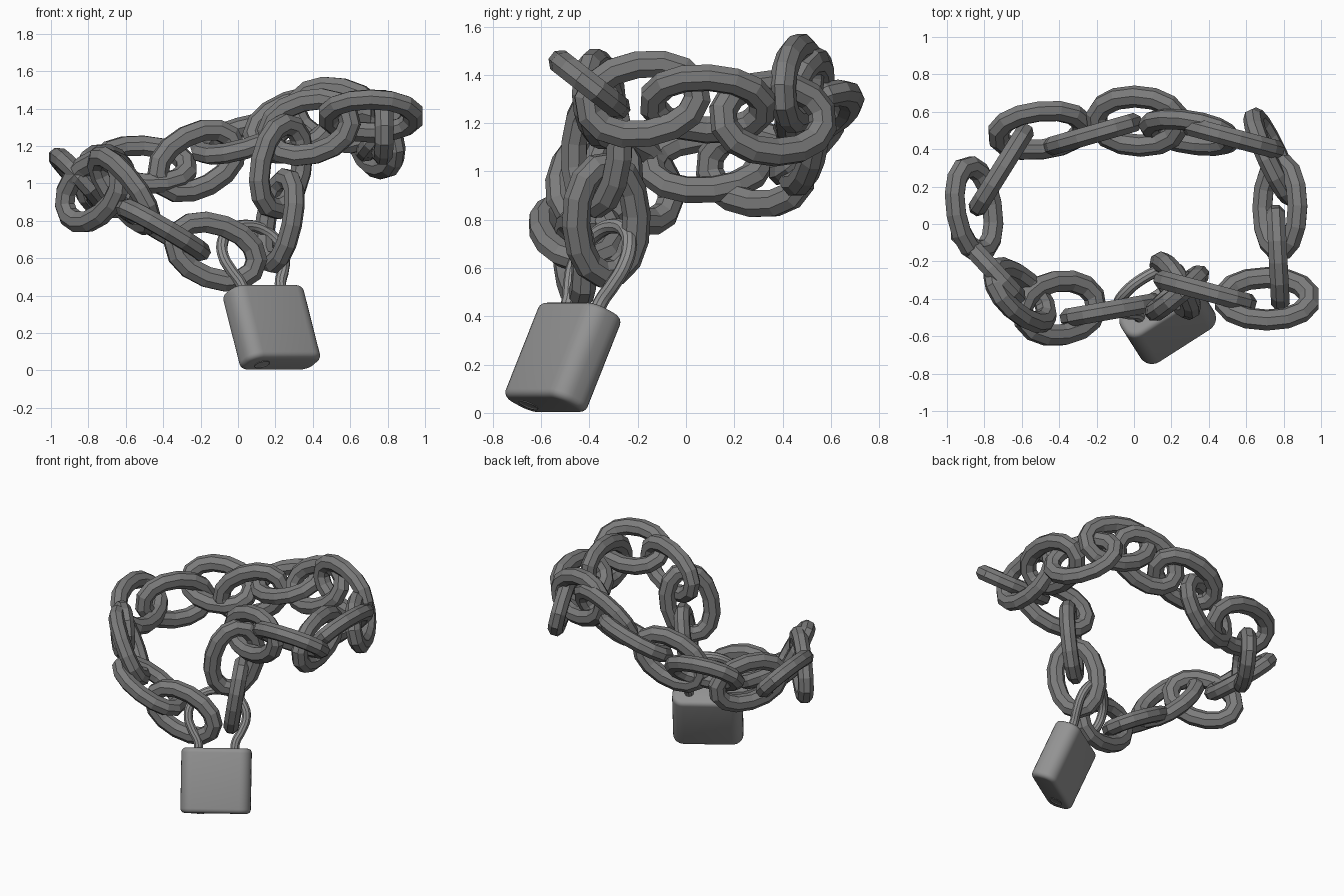
import bpy, bmesh, math
from mathutils import Vector, Matrix

if "Cube" in bpy.data.objects:
    bpy.data.objects.remove(bpy.data.objects["Cube"])


def add_object(name, bm, matrix):
    bmesh.ops.recalc_face_normals(bm, faces=bm.faces[:])
    me = bpy.data.meshes.new(name)
    bm.to_mesh(me)
    bm.free()
    ob = bpy.data.objects.new(name, me)
    ob.matrix_world = matrix
    bpy.context.collection.objects.link(ob)
    return ob


def grey(name, value):
    m = bpy.data.materials.new(name)
    m.diffuse_color = (value, value, value, 1)
    m.use_nodes = True
    m.node_tree.nodes["Principled BSDF"].inputs["Base Color"].default_value = m.diffuse_color
    return m


def spow(v, e):
    return math.copysign(abs(v) ** e, v)


iron = grey("dark_iron", .2)
steel = grey("lock_steel", .29)


def chain_link(name, center, heading, pitch, roll, a=0.23, b=0.144, seg=14, sides=8):
    # oval ring with a faceted tube, long axis along local x
    bm = bmesh.new()
    rings = []
    for i in range(seg):
        t = math.tau * (i + 0.5) / seg
        c, s = math.cos(t), math.sin(t)
        p = Vector((a * spow(c, 0.95), b * spow(s, 0.95), 0))
        out = Vector((b * c, a * s, 0)).normalized()
        ring = []
        for j in range(sides):
            f = math.tau * (j + 0.5) / sides
            ring.append(bm.verts.new(p + out * 0.06 * math.cos(f) + Vector((0, 0, 0.054 * math.sin(f)))))
        rings.append(ring)
    for i in range(seg):
        r, q = rings[i], rings[(i + 1) % seg]
        for j in range(sides):
            k = (j + 1) % sides
            bm.faces.new((r[j], r[k], q[k], q[j]))
    turn = (Matrix.Rotation(math.radians(heading), 4, 'Z')
            @ Matrix.Rotation(math.radians(-pitch), 4, 'Y')
            @ Matrix.Rotation(math.radians(-roll), 4, 'X'))
    ob = add_object(name, bm, Matrix.Translation(center) @ turn)
    ob.data.materials.append(iron)


# chain, running round from the lock: centre, heading, pitch, roll
LINKS = [
    ((-.12, -.46, .635), 10, -20, 90),
    ((-.40, -.45, .75), 10, -30, 0),
    ((-.61, -.38, .96), -30, -45, 50),
    ((-.78, -.22, .96), 133, -28, 90),
    ((-.855, .08, 1.03), 100, 6, -47),
    ((-.71, .29, 1.01), 58, -6, 90),
    ((-.50, .50, 1.10), 6, -3, -45),
    ((-.22, .48, 1.12), 16, 27, 90),
    ((.02, .55, 1.24), 0, 16, -24),
    ((.30, .49, 1.31), -6, 21, -64),
    ((.53, .46, 1.365), -15, -12, 90),
    ((.74, .36, 1.22), 115, 0, -78),
    ((.78, .09, 1.28), 90, -3, 49),
    ((.77, -.18, 1.30), 93, 9, 90),
    ((.71, -.40, 1.36), 0, 0, 38),
    ((.38, -.36, 1.30), -15, 14, 90),
    ((.23, -.37, 1.09), 27, 77, 76),
    ((.22, -.33, .80), -14, 78, 137),
]
for n, link in enumerate(LINKS):
    chain_link("chain_link_%02d" % (n + 1), *link)

# padlock frame: x across, y through, z up along the shackle
w = Vector((-.23, .36, .91)).normalized()
p = Vector((w.y, -w.x, 0)).normalized()
lock = Matrix((p, w.cross(p), w)).transposed().to_4x4()
lock.translation = (.18, -.51, .23)

# padlock body: rounded rectangle, softly bevelled ends
HW, HD, HH, R = .233, .094, .217, .075
bm = bmesh.new()
loop = []
for k in range(4):
    sx, sy = (1 if k in (0, 3) else -1), (1 if k < 2 else -1)
    for i in range(7):
        t = math.pi / 2 * (k + i / 6)
        loop.append((sx * (HW - R) + R * math.cos(t), sy * (HD - R) + R * math.sin(t)))
base = bm.faces.new([bm.verts.new((x, y, -HH)) for x, y in loop])
top = bmesh.ops.extrude_face_region(bm, geom=[base])
bmesh.ops.translate(bm, vec=(0, 0, 2 * HH), verts=[g for g in top["geom"] if isinstance(g, bmesh.types.BMVert)])
if not any(f.calc_center_median().z < -HH + 1e-4 for f in bm.faces):
    bm.faces.new([v for v in bm.verts if v.co.z < 0])
rim = [e for e in bm.edges if abs(e.verts[0].co.z - e.verts[1].co.z) < 1e-5]
bmesh.ops.bevel(bm, geom=rim, offset=.03, segments=4, profile=.5, affect='EDGES')
body = add_object("padlock_body", bm, lock)

# keyhole plug: a short disc with a sunken centre
bm = bmesh.new()
bmesh.ops.create_cone(bm, cap_ends=True, segments=20, radius1=.042, radius2=.042, depth=.02)
face = min(bm.faces, key=lambda f: f.calc_center_median().z)
bmesh.ops.inset_region(bm, faces=[face], thickness=.012)
bmesh.ops.translate(bm, vec=(0, 0, .008), verts=face.verts[:])
plug = add_object("keyhole_plug", bm, lock @ Matrix.Translation((-.12, 0, -HH + .006)))

# shackle: bowed loop swept as a tube, mirrored half path
half = [(.12, -.03), (.125, .04), (.165, .12), (.192, .20), (.178, .28), (.11, .355)]
path = [(-x, z) for x, z in half] + [(0, .385)] + half[::-1]
cu = bpy.data.curves.new("shackle", 'CURVE')
cu.dimensions = '3D'
cu.bevel_depth = .031
cu.bevel_resolution = 3
cu.resolution_u = 5
cu.use_fill_caps = True
sp = cu.splines.new('BEZIER')
sp.bezier_points.add(len(path) - 1)
for pt, (x, z) in zip(sp.bezier_points, path):
    pt.co = (x, 0, z + HH)
    pt.handle_left_type = pt.handle_right_type = 'AUTO'
shackle = bpy.data.objects.new("shackle", cu)
shackle.matrix_world = lock
bpy.context.collection.objects.link(shackle)
bpy.context.view_layer.objects.active = shackle
shackle.select_set(True)
bpy.ops.object.convert(target='MESH')

# smooth shading on the padlock only, chain stays faceted
for ob in (body, plug, bpy.context.view_layer.objects.active):
    ob.data.materials.append(steel)
    ob.select_set(True)
bpy.ops.object.shade_smooth_by_angle(angle=math.radians(35))
